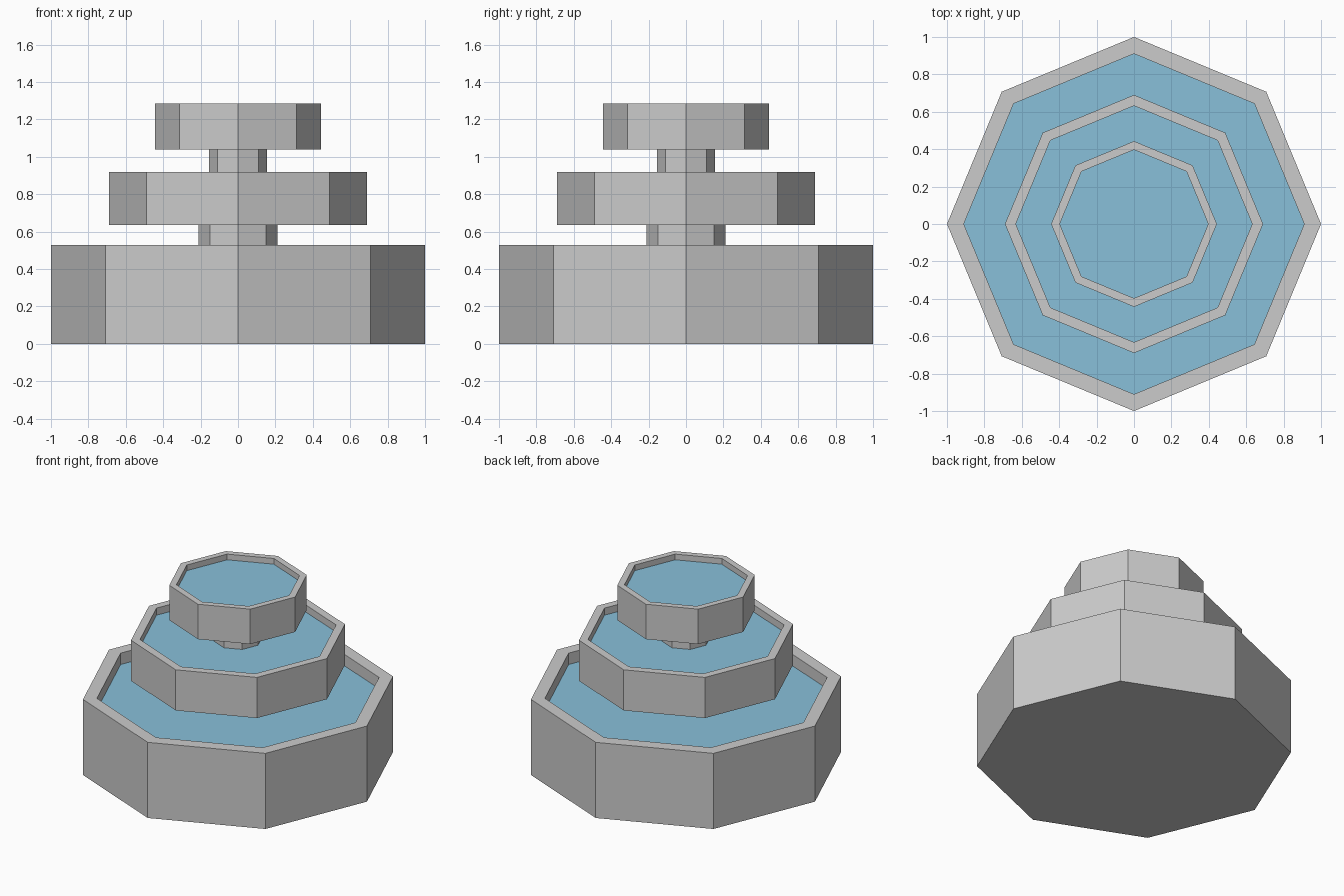
import bpy, bmesh, math

if "Cube" in bpy.data.objects:
    bpy.data.objects.remove(bpy.data.objects["Cube"])

SIDES = 8


def prism(name, profile, material=None):
    """Sweep a closed (radius, z) profile into an octagon, capping both ends."""
    bm = bmesh.new()
    rings = []
    for r, z in profile:
        rings.append([bm.verts.new((r * math.cos(2 * math.pi * i / SIDES),
                                    r * math.sin(2 * math.pi * i / SIDES), z))
                      for i in range(SIDES)])
    for a, b in zip(rings, rings[1:]):
        for i in range(SIDES):
            j = (i + 1) % SIDES
            bm.faces.new((a[i], a[j], b[j], b[i]))
    bm.faces.new(rings[0][::-1])
    bm.faces.new(rings[-1])
    bmesh.ops.recalc_face_normals(bm, faces=bm.faces)
    mesh = bpy.data.meshes.new(name)
    bm.to_mesh(mesh)
    bm.free()
    obj = bpy.data.objects.new(name, mesh)
    bpy.context.collection.objects.link(obj)
    if material:
        mesh.materials.append(material)
    return obj


water = bpy.data.materials.new("water")
water.diffuse_color = (0.25, 0.53, 0.70, 1)
water.use_nodes = True
water.node_tree.nodes["Principled BSDF"].inputs["Base Color"].default_value = water.diffuse_color

# Basins: outer radius, inner radius, bottom, rim top, water level
tiers = [
    ("lower", 1.00, 0.91, 0.00, 0.53, 0.45),
    ("middle", 0.69, 0.632, 0.635, 0.92, 0.87),
    ("upper", 0.443, 0.397, 1.04, 1.285, 1.245),
]
for name, ro, ri, z0, z1, zw in tiers:
    floor = zw - 0.04
    prism(name + "_basin", [(ro, z0), (ro, z1), (ri, z1), (ri, floor)])
    prism(name + "_water", [(ri, floor), (ri, zw)], water)

# Columns rising from the water to the basin above
prism("lower_column", [(0.21, 0.41), (0.21, 0.635)])
prism("upper_column", [(0.155, 0.83), (0.155, 1.04)])
